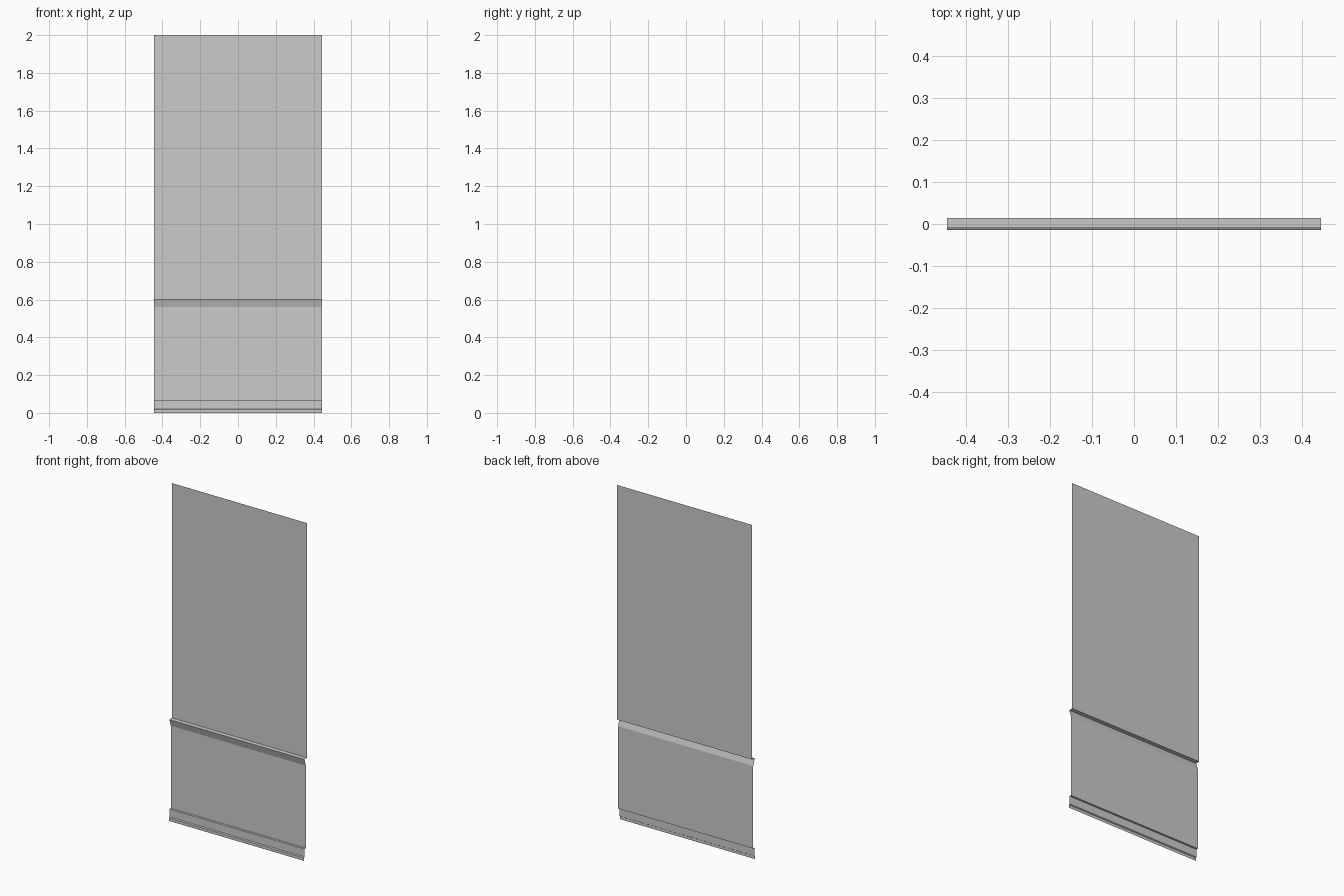
import bpy

if "Cube" in bpy.data.objects:
    bpy.data.objects.remove(bpy.data.objects["Cube"])

HALF_WIDTH = 0.445


def sheet(name, profile):
    """Extrude an open (y, z) profile along x into a flat-faced sheet."""
    n = len(profile)
    verts = [(x, y, z) for x in (-HALF_WIDTH, HALF_WIDTH) for y, z in profile]
    faces = [(i + 1, n + i + 1, n + i, i) for i in range(n - 1)]
    mesh = bpy.data.meshes.new(name)
    mesh.from_pydata(verts, [], faces)
    obj = bpy.data.objects.new(name, mesh)
    bpy.context.collection.objects.link(obj)
    return obj


BACK, MID, RAIL, BASE, FRONT = 0.014, 0.003, -0.010, -0.008, -0.014

# Tall upper wall panel
sheet("upper_panel", [(BACK, 2.0), (BACK, 0.603)])

# Dado rail: flat ledge on top, face sloping back to the lower panel
sheet("dado_rail", [(BACK, 0.603), (RAIL, 0.602), (MID, 0.56)])

# Lower wall panel
sheet("lower_panel", [(MID, 0.56), (MID, 0.069)])

# Stepped baseboard
sheet("baseboard", [(MID, 0.069), (BASE, 0.068), (BASE, 0.021),
                    (FRONT, 0.017), (FRONT, 0.0)])
